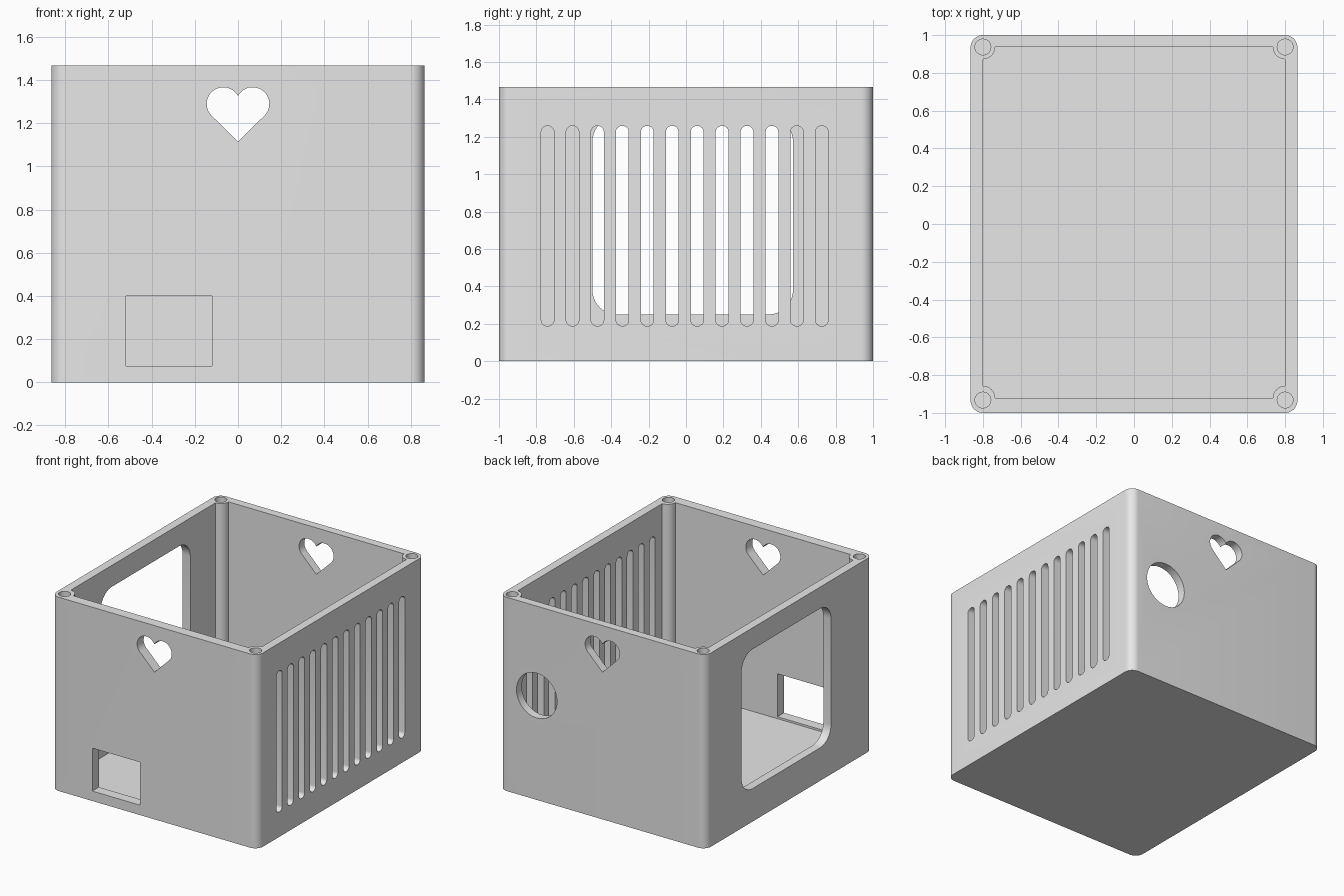
import bpy
import bmesh
from math import sin, cos, radians
from mathutils import Vector

if "Cube" in bpy.data.objects:
    bpy.data.objects.remove(bpy.data.objects["Cube"], do_unlink=True)

HX, HY, TOP = 0.865, 1.0, 1.467
IN_X, IN_BACK, IN_FRONT, FLOOR = 0.80, 0.937, -0.922, 0.06

grey = bpy.data.materials.new("light grey")
grey.use_nodes = True
grey.diffuse_color = (0.8, 0.8, 0.8, 1)
grey.node_tree.nodes["Principled BSDF"].inputs["Base Color"].default_value = (0.8, 0.8, 0.8, 1)


def arc(cx, cy, r, start, end, steps=10):
    angles = [radians(start + (end - start) * i / steps) for i in range(steps + 1)]
    return [(cx + r * cos(a), cy + r * sin(a)) for a in angles]


def circle(cx, cy, r, steps=40):
    return arc(cx, cy, r, 0, 360, steps)[:-1]


def rounded_rect(x0, x1, y0, y1, r, steps=10):
    return (arc(x1 - r, y1 - r, r, 0, 90, steps) + arc(x0 + r, y1 - r, r, 90, 180, steps)
            + arc(x0 + r, y0 + r, r, 180, 270, steps) + arc(x1 - r, y0 + r, r, 270, 360, steps))


def prism(bm, outline, axis, lo, hi):
    """Extrude a flat outline along an axis from lo to hi."""
    def place(u, v, w):
        return {"X": (w, u, v), "Y": (u, w, v), "Z": (u, v, w)}[axis]
    face = bm.faces.new([bm.verts.new(place(u, v, lo)) for u, v in outline])
    grown = bmesh.ops.extrude_face_region(bm, geom=[face])["geom"]
    moved = [g for g in grown if isinstance(g, bmesh.types.BMVert)]
    bmesh.ops.translate(bm, verts=moved, vec=Vector(place(0, 0, hi - lo)))


def finish(bm, name):
    bmesh.ops.recalc_face_normals(bm, faces=bm.faces)
    mesh = bpy.data.meshes.new(name)
    bm.to_mesh(mesh)
    bm.free()
    mesh.materials.append(grey)
    obj = bpy.data.objects.new(name, mesh)
    bpy.context.collection.objects.link(obj)
    return obj


# Outer block with rounded vertical corners
bm = bmesh.new()
prism(bm, rounded_rect(-HX, HX, -HY, HY, 0.065), "Z", 0, TOP)
box = finish(bm, "box_body")

# Inside space, leaving a quarter-round screw post in each corner
bm = bmesh.new()
POST = 0.065
inside = (arc(IN_X, IN_BACK, POST, 270, 180) + arc(-IN_X, IN_BACK, POST, 360, 270)
          + arc(-IN_X, IN_FRONT, POST, 90, 0) + arc(IN_X, IN_FRONT, POST, 180, 90))
prism(bm, inside, "Z", FLOOR, TOP + 0.1)
cavity = finish(bm, "cavity_cutter")

# Openings in the walls
bm = bmesh.new()
for i in range(12):  # ventilation slots
    y = -0.007 + (i - 5.5) * 0.1333
    prism(bm, rounded_rect(y - 0.034, y + 0.034, 0.188, 1.258, 0.032, 6), "X", 0.75, 0.95)

prism(bm, rounded_rect(-0.50, 0.572, 0.25, 1.305, 0.13), "X", -0.95, -0.75)  # side window

LOBE, LX, LZ = 0.077, 0.068, 1.29  # hearts, front and back
heart = arc(LX, LZ, LOBE, -45, 152, 20) + arc(-LX, LZ, LOBE, 28, 225, 20) + [(0, 1.115)]
prism(bm, heart, "Y", -1.1, -0.85)
prism(bm, heart, "Y", 0.85, 1.1)

prism(bm, [(-0.52, 0.075), (-0.12, 0.075), (-0.12, 0.4), (-0.52, 0.4)], "Y", -1.1, -0.85)  # front port
prism(bm, circle(0.55, 0.79, 0.17), "Y", 0.85, 1.1)  # round back port

for x in (-IN_X, IN_X):  # screw holes
    for y in (-0.932, 0.937):
        prism(bm, circle(x, y, 0.042, 24), "Z", TOP - 0.3, TOP + 0.1)
openings = finish(bm, "openings_cutter")

# Cut the box and discard the cutters
bpy.context.view_layer.objects.active = box
box.select_set(True)
for cutter in (cavity, openings):
    cutter.hide_render = True
    mod = box.modifiers.new(cutter.name, "BOOLEAN")
    mod.operation = "DIFFERENCE"
    mod.solver = "EXACT"
    mod.object = cutter
    bpy.ops.object.modifier_apply(modifier=mod.name)
    bpy.data.objects.remove(cutter, do_unlink=True)

bpy.ops.object.shade_smooth_by_angle(angle=radians(30))
